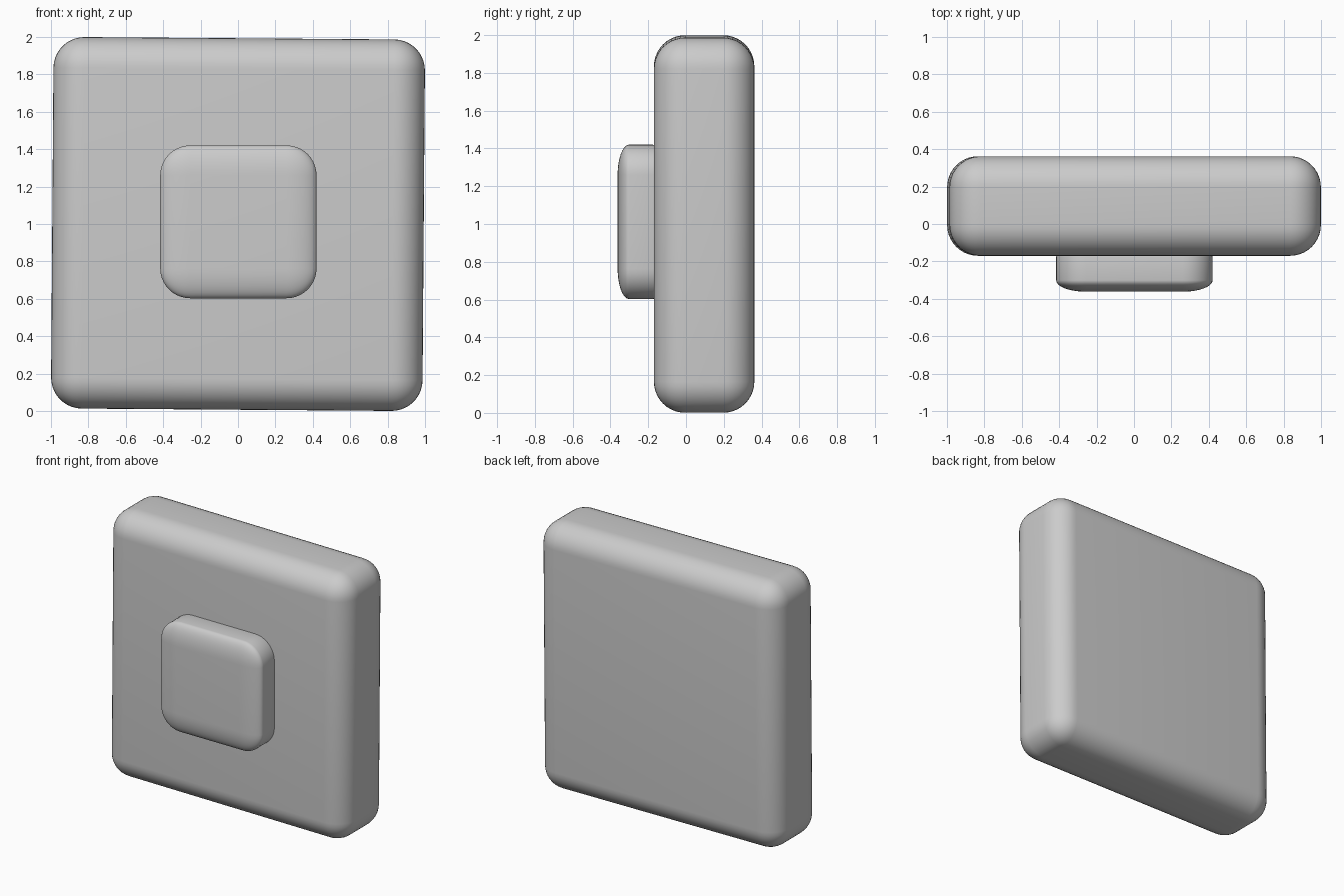
import bpy
from mathutils import Vector

if "Cube" in bpy.data.objects:
    bpy.data.objects.remove(bpy.data.objects["Cube"])


def rounded_block(name, low, high, radius, squash=1.0, tilt=0.0):
    """Rounded box; squash flattens the rounding along y."""
    low, high = Vector(low), Vector(high)
    size = high - low
    bpy.ops.mesh.primitive_cube_add(size=1, location=(low + high) / 2)
    obj = bpy.context.object
    obj.name = name
    for v in obj.data.vertices:
        v.co = (v.co.x * size.x, v.co.y * size.y / squash, v.co.z * size.z)
    obj.scale.y = squash
    obj.rotation_euler.y = tilt
    bevel = obj.modifiers.new("rounding", 'BEVEL')
    bevel.width = radius
    bevel.segments = 10
    bevel.limit_method = 'NONE'
    bpy.ops.object.shade_smooth()
    return obj


# Main plate, turned very slightly in its own plane
rounded_block("wall_plate", (-0.993, -0.17, 0.007), (0.993, 0.362, 1.993), 0.165, tilt=0.0075)

# Raised button, its back sunk into the plate
rounded_block("button", (-0.416, -0.362, 0.603), (0.42, -0.115, 1.42), 0.16, squash=0.38)
